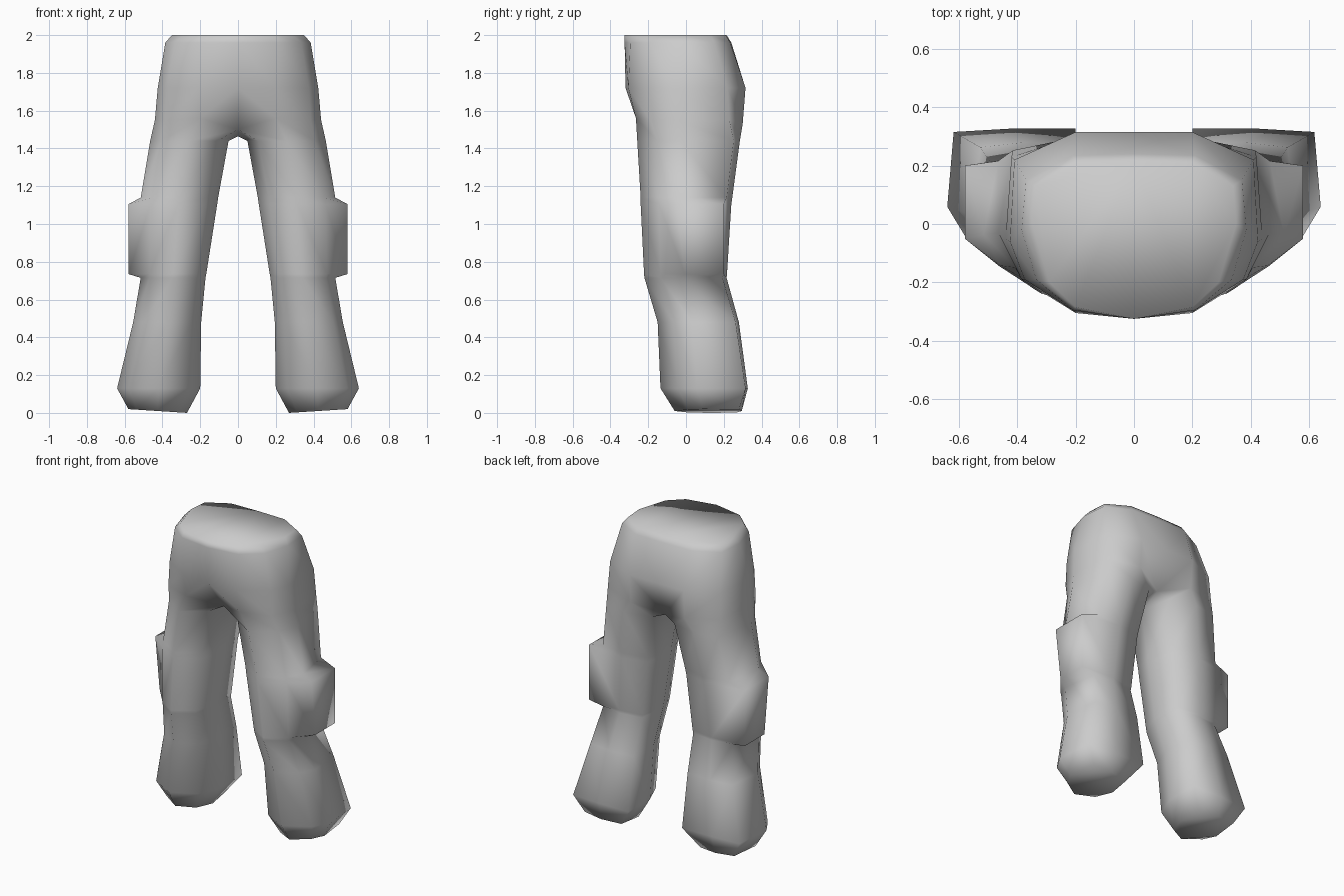
import bpy, bmesh

if "Cube" in bpy.data.objects:
    bpy.data.objects.remove(bpy.data.objects["Cube"], do_unlink=True)

# single cloth colour
cloth = bpy.data.materials.new("grey cloth")
cloth.use_nodes = True
GREY = (0.6, 0.6, 0.6, 1)
cloth.diffuse_color = GREY
cloth.node_tree.nodes["Principled BSDF"].inputs["Base Color"].default_value = GREY


def leg_ring(z, xi, xo, y0, y1, outer_cut, inner_cut, pocket_y=None):
    """Eight-sided leg section, from front inner round the outside.
    With pocket_y, the outer side is pushed out into the side pocket."""
    w, d = xo - xi, y1 - y0
    ring = [(xi + .14 * w, y0 + .18 * d, z), (xi + .5 * w, y0, z),
            (xo - .14 * w, y0 + .2 * d, z), (xo, y0 + .42 * d, z),
            (xo - outer_cut * w, y1 - outer_cut * .5 * d, z), (xi + .5 * w, y1, z),
            (xi + inner_cut * w, y1 - inner_cut * d, z), (xi, y0 + .5 * d, z)]
    if pocket_y is not None:
        ring[3:5] = [(.58, pocket_y, z), (.58, .2, z)]
    return ring


# half waist sections: front centre, round the side, to back centre
waist = [
    (2.00, [(0, -.325), (.2, -.285), (.29, -.2), (.35, .0), (.34, .13), (.2, .21), (0, .215)]),
    (1.96, [(0, -.325), (.21, -.295), (.335, -.19), (.385, -.02), (.37, .15), (.21, .235), (0, .24)]),
    (1.72, [(0, -.32), (.2, -.305), (.375, -.19), (.425, -.06), (.41, .22), (.2, .315), (0, .315)]),
]
# crotch section, with an eighth point between the legs
crotch = [(0, -.15, 1.5), (.2, -.265, 1.56), (.385, -.19, 1.55), (.44, -.05, 1.55),
          (.42, .23, 1.55), (.2, .3, 1.53), (0, .22, 1.47), (0, .03, 1.465)]
# leg sections: height, inner x, outer x, front y, back y, corner cuts, pocket front
legs = [(1.44, .05, .465, -.258, .285, .12, .08),
        (1.14, .105, .515, -.24, .245, .12, .08),
        (1.105, .11, .52, -.24, .24, .12, .08, -.05),
        (.735, .168, .52, -.222, .217, .1, .05, -.005),
        (.715, .172, .515, -.22, .215, .1, .05),
        (.48, .195, .555, -.15, .28, .08, .02),
        (.13, .2, .64, -.135, .327, .05, .0),
        (.01, .27, .58, -.06, .295, .08, .08)]

# trousers, half mesh
bm = bmesh.new()
rings = [[bm.verts.new((x, y, z)) for x, y in pts] for z, pts in waist]
rings.append([bm.verts.new(p) for p in crotch])
rings += [[bm.verts.new(p) for p in leg_ring(*r)] for r in legs]
for a, b in zip(rings, rings[1:]):
    for i in range(8 if len(a) == 8 else 6):
        j = (i + 1) % 8
        bm.faces.new((a[i], a[j], b[j], b[i]))
for v in rings[-1]:                       # sole tilts down to the inside
    v.co.z = .02 * (v.co.x - .27) / .31
bm.faces.new(rings[0])                    # waist cap
bm.faces.new(rings[-1])                   # leg end
bmesh.ops.recalc_face_normals(bm, faces=bm.faces)
for f in bm.faces:
    f.smooth = True

mesh = bpy.data.meshes.new("trousers")
bm.to_mesh(mesh)
bm.free()
mesh.materials.append(cloth)
trousers = bpy.data.objects.new("trousers", mesh)
bpy.context.collection.objects.link(trousers)

# other half
mirror = trousers.modifiers.new("mirror", "MIRROR")
mirror.use_clip = True
mirror.merge_threshold = 0.001
